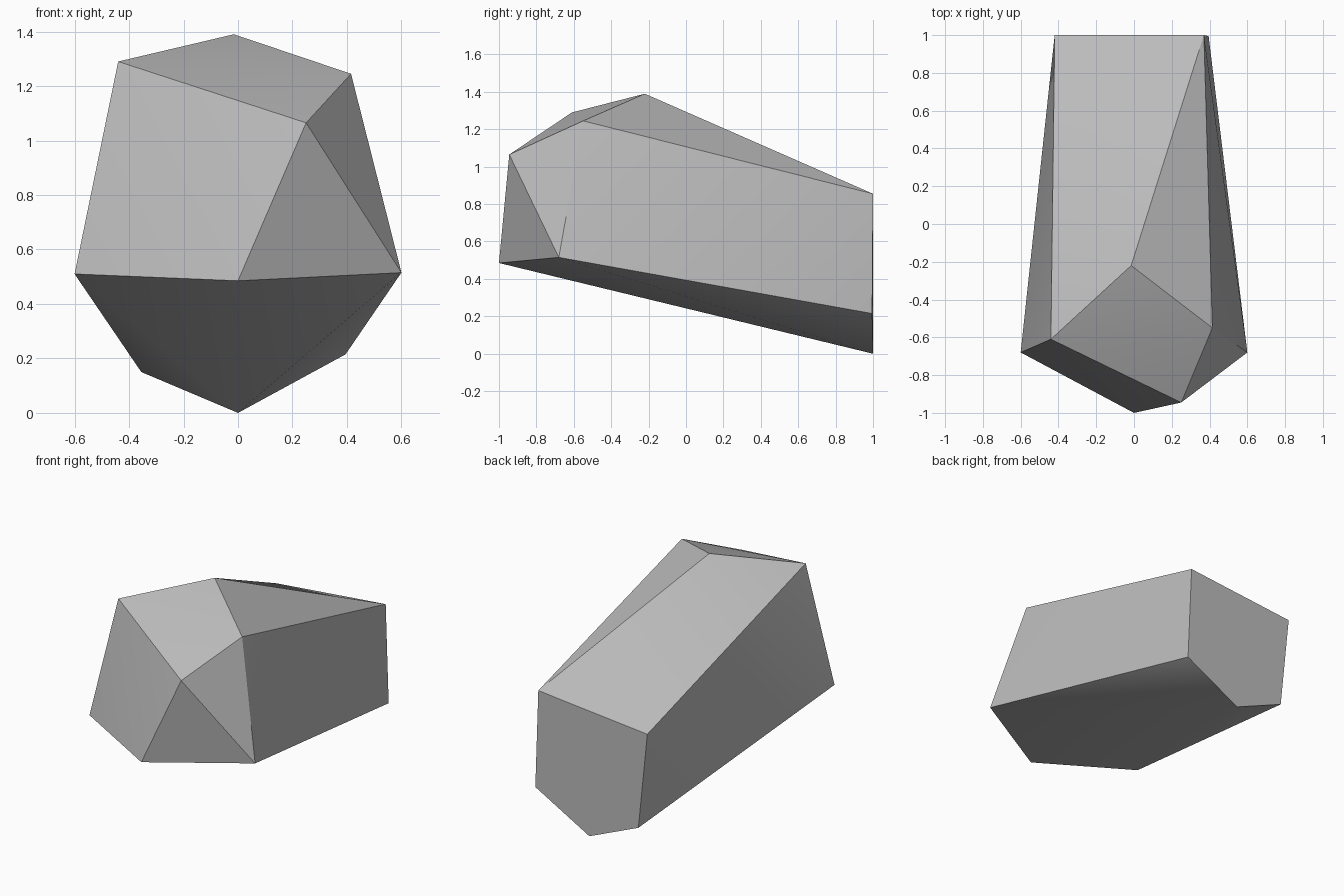
import bpy
import bmesh
from math import radians

cube = bpy.data.objects.get("Cube")
if cube:
    bpy.data.objects.remove(cube, do_unlink=True)

# Stone colour
stone = bpy.data.materials.new("stone grey")
grey = (0.5, 0.5, 0.5, 1)
stone.use_nodes = True
stone.diffuse_color = grey
stone.node_tree.nodes["Principled BSDF"].inputs["Base Color"].default_value = grey

# Corners of the faceted boulder, ring by ring
belt = [(-0.6, -0.68, 0.51), (0, -1, 0.485), (0.6, -0.68, 0.515)]
crown = [(0.25, -0.945, 1.065), (-0.44, -0.61, 1.29),
         (-0.015, -0.22, 1.39), (0.415, -0.55, 1.245)]
back_end = [(-0.42, 1, 0.78), (0.37, 1, 0.855), (0.395, 0.995, 0.215),
            (0, 1, 0), (-0.355, 1, 0.15)]

# The boulder is the convex shell around its corners
bm = bmesh.new()
for corner in belt + crown + back_end:
    bm.verts.new(corner)
bmesh.ops.convex_hull(bm, input=bm.verts[:])
bmesh.ops.dissolve_limit(bm, angle_limit=radians(2), verts=bm.verts[:], edges=bm.edges[:])
bmesh.ops.recalc_face_normals(bm, faces=bm.faces[:])

mesh = bpy.data.meshes.new("boulder")
bm.to_mesh(mesh)
bm.free()
mesh.materials.append(stone)
boulder = bpy.data.objects.new("boulder", mesh)
bpy.context.collection.objects.link(boulder)

# Crisp main edges, soft shading across the shallow ones
bpy.ops.object.select_all(action="DESELECT")
boulder.select_set(True)
bpy.context.view_layer.objects.active = boulder
bpy.ops.object.shade_smooth_by_angle(angle=radians(30))
